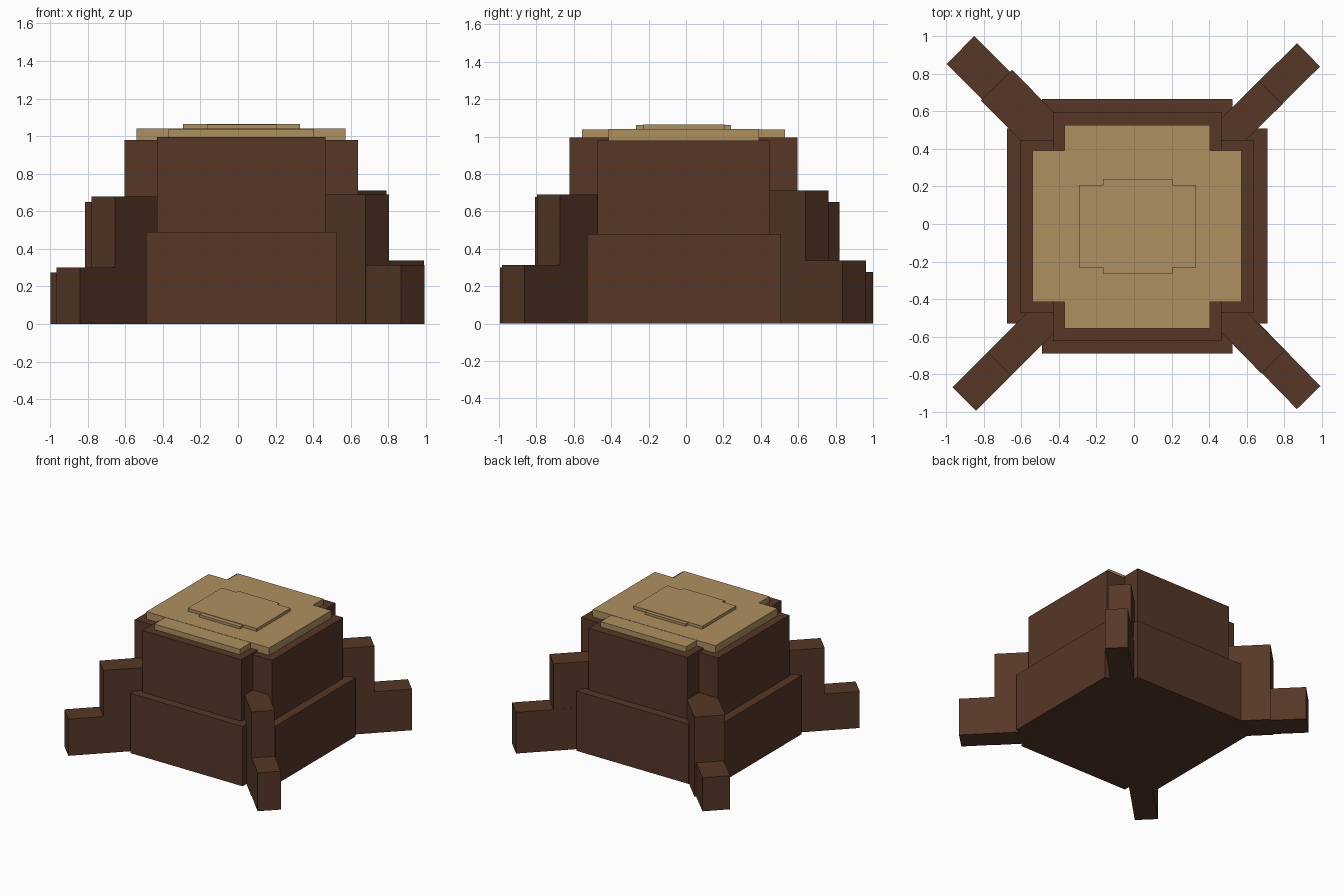
import bpy, bmesh
from mathutils import Vector

if "Cube" in bpy.data.objects:
    bpy.data.objects.remove(bpy.data.objects["Cube"])


def material(name, rgb):
    m = bpy.data.materials.new(name)
    m.diffuse_color = (*rgb, 1)
    m.use_nodes = True
    m.node_tree.nodes["Principled BSDF"].inputs["Base Color"].default_value = m.diffuse_color
    return m


bark = material("dark bark brown", (0.093, 0.038, 0.020))
wood = material("cut wood tan", (0.42, 0.28, 0.115))


def prism(name, corners, z0, z1, mat):
    """Extrude a flat outline from z0 up to z1."""
    bm = bmesh.new()
    face = bm.faces.new([bm.verts.new((x, y, z0)) for x, y in corners])
    up = bmesh.ops.extrude_face_region(bm, geom=[face])["geom"]
    for v in up:
        if isinstance(v, bmesh.types.BMVert):
            v.co.z = z1
    bmesh.ops.recalc_face_normals(bm, faces=bm.faces)
    mesh = bpy.data.meshes.new(name)
    bm.to_mesh(mesh)
    bm.free()
    mesh.materials.append(mat)
    ob = bpy.data.objects.new(name, mesh)
    bpy.context.collection.objects.link(ob)
    return ob


def box(name, x0, x1, y0, y1, z0, z1, mat):
    return prism(name, [(x0, y0), (x1, y0), (x1, y1), (x0, y1)], z0, z1, mat)


# Trunk: each tier is two crossed boxes
box("trunk_base_long", -0.49, 0.525, -0.69, 0.665, 0, 0.49, bark)
box("trunk_base_wide", -0.675, 0.71, -0.53, 0.508, 0, 0.48, bark)
box("trunk_upper_long", -0.43, 0.465, -0.622, 0.597, 0.1, 0.995, bark)
box("trunk_upper_wide", -0.605, 0.64, -0.473, 0.447, 0.1, 0.98, bark)

# Cut top and its raised heart
box("cut_top_long", -0.37, 0.405, -0.555, 0.528, 0.96, 1.039, wood)
box("cut_top_wide", -0.54, 0.573, -0.414, 0.39, 0.96, 1.041, wood)
box("heart_long", -0.165, 0.205, -0.267, 0.24, 1.02, 1.061, wood)
box("heart_wide", -0.293, 0.331, -0.231, 0.208, 1.02, 1.065, wood)


# Roots: outer edge corners of a step, run diagonally inward into the trunk
def root(name, p, q, length, height):
    p, q = Vector(p), Vector(q)
    edge = (q - p).normalized()
    inward = Vector((-edge.y, edge.x))
    if inward.dot(p + q) > 0:
        inward = -inward
    inward *= length
    prism(name, [p, q, q + inward, p + inward], 0, height, bark)


roots = {
    "back_left": ((-0.997, 0.852), (-0.85, 1.0), 0.275, (-0.815, 0.657), (-0.65, 0.821), 0.65),
    "back_right": ((0.867, 0.962), (0.99, 0.838), 0.338, (0.667, 0.762), (0.79, 0.638), 0.712),
    "front_left": ((-0.966, -0.87), (-0.842, -0.994), 0.30, (-0.779, -0.683), (-0.655, -0.807), 0.678),
    "front_right": ((0.992, -0.863), (0.867, -0.985), 0.314, (0.803, -0.674), (0.678, -0.796), 0.69),
}
for side, (p, q, low, p2, q2, high) in roots.items():
    root("root_tip_" + side, p, q, 0.6, low)
    root("root_step_" + side, p2, q2, 0.45, high)
